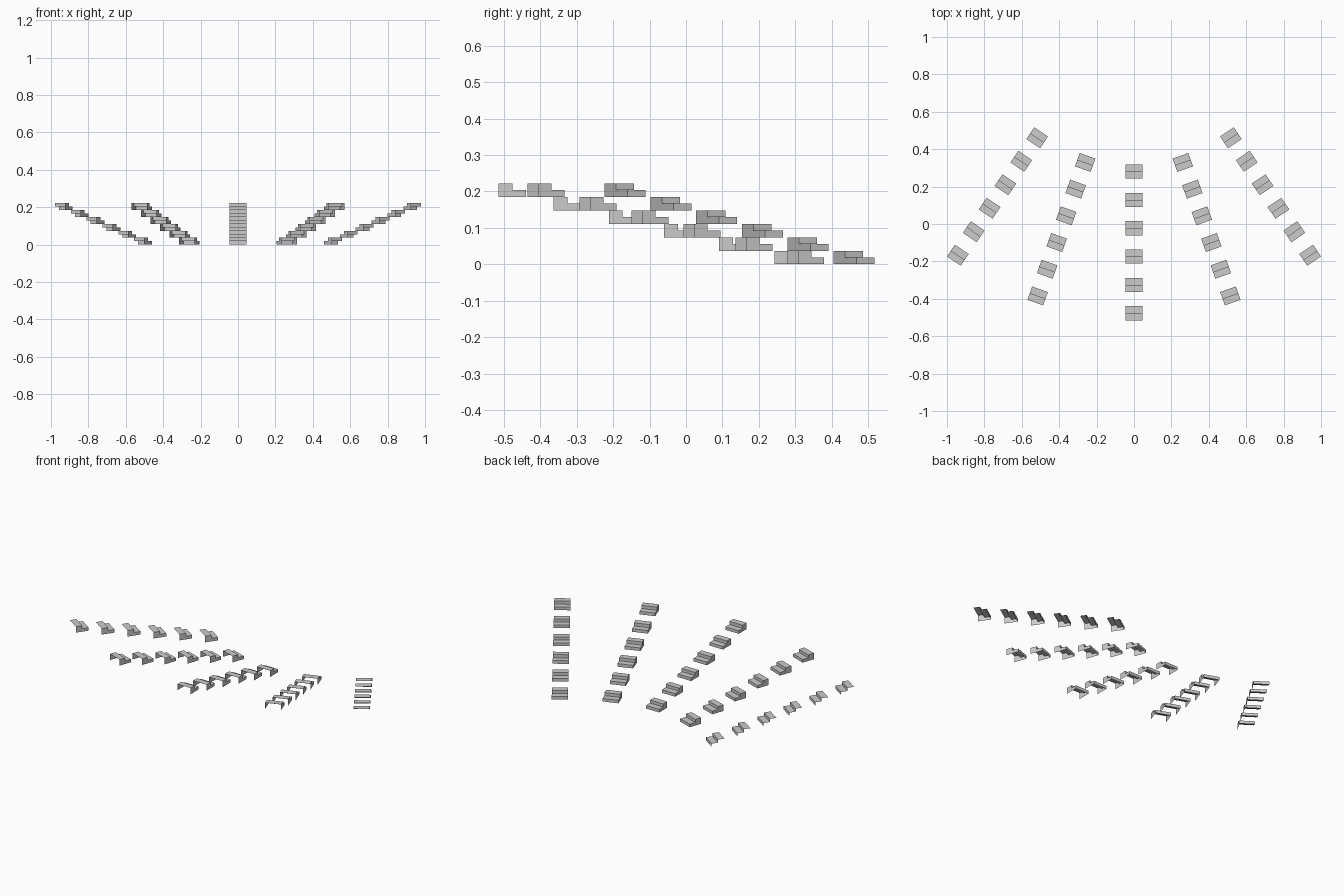
import bpy, bmesh
from math import radians, sin, cos
from mathutils import Vector

if "Cube" in bpy.data.objects:
    bpy.data.objects.remove(bpy.data.objects["Cube"])

HALF_W = 0.0445      # half width of a step
GO = 0.0378          # depth of one tread
RISE = 0.0185        # height of one riser
PITCH = 0.1515       # spacing of pieces along a flight
COUNT = 6


def step_flight(name, start, angle, outer_walls):
    """A flight of open two-tread steps climbing outwards from start.
    outer_walls = (left wall present, right wall present)"""
    a = radians(angle)
    out = Vector((sin(a), -cos(a), 0))
    lat = Vector((cos(a), sin(a), 0))
    up = Vector((0, 0, 1))
    bm = bmesh.new()
    # folded sheet: front riser, low tread, riser, high tread
    profile = [(-GO, 0), (-GO, RISE), (0, RISE), (0, 2 * RISE), (GO, 2 * RISE)]
    for i in range(COUNT):
        base = Vector((start[0], start[1], 2 * RISE * i)) + out * PITCH * i

        def vert(side, d, z):
            return bm.verts.new(base + lat * side * HALF_W + out * d + up * z)

        left = [vert(-1, d, z) for d, z in profile]
        right = [vert(1, d, z) for d, z in profile]
        for k in range(len(profile) - 1):
            bm.faces.new((left[k], right[k], right[k + 1], left[k + 1])).normal_flip()
        # stepped side walls
        for side, edge, present in ((-1, left, outer_walls[0]), (1, right, outer_walls[1])):
            if present:
                foot, mid = vert(side, GO, 0), vert(side, 0, 0)
                low = [edge[0], edge[1], edge[2], mid]
                high = [mid, edge[2], edge[3], edge[4], foot]
                for loop in (low, high):
                    f = bm.faces.new(loop)
                    f.normal_update()
                    if f.normal.dot(lat * side) < 0:
                        f.normal_flip()
    bm.normal_update()
    mesh = bpy.data.meshes.new(name)
    bm.to_mesh(mesh)
    bm.free()
    obj = bpy.data.objects.new(name, mesh)
    bpy.context.collection.objects.link(obj)
    return obj


# Fan of five flights; the outermost ones are open on their far side
step_flight("middle_steps", (0, 0.2805), 0, (True, True))
for s, side in ((-1, "left"), (1, "right")):
    step_flight(side + "_inner_steps", (s * 0.261, 0.329), s * 19.6, (True, True))
    step_flight(side + "_outer_steps", (s * 0.518, 0.461), s * 34, (s > 0, s < 0))
